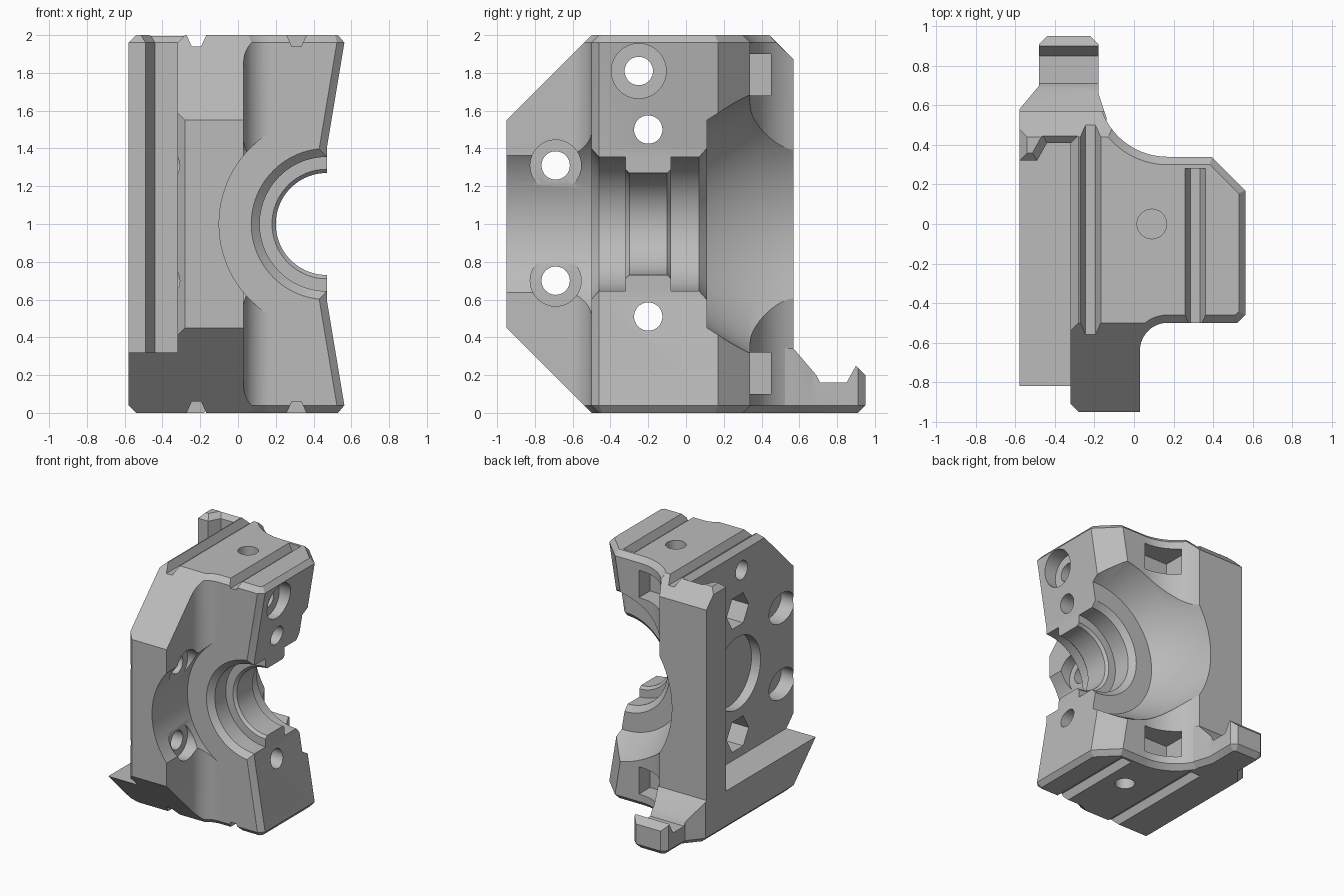
import bpy, bmesh, math
from mathutils import Vector, Matrix

cube = bpy.data.objects.get("Cube")
if cube:
    bpy.data.objects.remove(cube, do_unlink=True)

grey = bpy.data.materials.new("light grey")
grey.use_nodes = True
grey.diffuse_color = (0.5, 0.5, 0.5, 1)
grey.node_tree.nodes["Principled BSDF"].inputs["Base Color"].default_value = (0.5, 0.5, 0.5, 1)


def make(name, bm):
    bmesh.ops.remove_doubles(bm, verts=bm.verts, dist=1e-5)
    bmesh.ops.recalc_face_normals(bm, faces=bm.faces)
    mesh = bpy.data.meshes.new(name)
    bm.to_mesh(mesh)
    bm.free()
    mesh.materials.append(grey)
    obj = bpy.data.objects.new(name, mesh)
    bpy.context.collection.objects.link(obj)
    return obj


def prism(points, axis, lo, hi):
    """Extrude a 2D outline along an axis; the outline uses the other two axes in order."""
    bm = bmesh.new()
    verts = []
    for p in points:
        co = list(p)
        co.insert("xyz".index(axis), lo)
        verts.append(bm.verts.new(co))
    face = bm.faces.new(verts)
    new = bmesh.ops.extrude_face_region(bm, geom=[face])["geom"]
    shift = Vector((0, 0, 0))
    shift["xyz".index(axis)] = hi - lo
    bmesh.ops.translate(bm, vec=shift, verts=[g for g in new if isinstance(g, bmesh.types.BMVert)])
    bmesh.ops.recalc_face_normals(bm, faces=bm.faces)
    bm.normal_update()
    return bm


def rect(a0, a1, b0, b1):
    return [(a0, b0), (a1, b0), (a1, b1), (a0, b1)]


def disc(a, b, r, n=40, stretch=1):
    return [(a + stretch * r * math.cos(2 * math.pi * i / n),
             b + r * math.sin(2 * math.pi * i / n)) for i in range(n)]


def arc(cx, cy, r, a0, a1, n=12):
    angles = [math.radians(a0 + (a1 - a0) * i / n) for i in range(n + 1)]
    return [(cx + r * math.cos(t), cy + r * math.sin(t)) for t in angles]


def slice_off(bm, co, no):
    geom = bm.verts[:] + bm.edges[:] + bm.faces[:]
    cut = bmesh.ops.bisect_plane(bm, geom=geom, plane_co=co, plane_no=no, clear_outer=True)["geom_cut"]
    bmesh.ops.holes_fill(bm, edges=[e for e in cut if isinstance(e, bmesh.types.BMEdge)])


def bevel_rims(bm, heights, width):
    edges = [e for e in bm.edges if any(all(abs(v.co.z - h) < 1e-4 for v in e.verts) for h in heights)]
    bmesh.ops.bevel(bm, geom=edges, offset=width, segments=1, affect='EDGES', clamp_overlap=False)


def boolean(target, bm, operation='DIFFERENCE'):
    cutter = make("cutter", bm)
    mod = target.modifiers.new("cut", 'BOOLEAN')
    mod.operation, mod.solver, mod.object = operation, 'EXACT', cutter
    bpy.ops.object.select_all(action='DESELECT')
    bpy.context.view_layer.objects.active = target
    target.select_set(True)
    bpy.ops.object.modifier_apply(modifier=mod.name)
    bpy.data.objects.remove(cutter, do_unlink=True)


# Main body: plan outline with nose, fillets and hooked rear bar
outline = [(-.32, -.91), (-.28, -.95), (.03, -.95)]
outline += arc(.17, -.64, .14, 180, 90)
outline += [(.53, -.5), (.57, -.46), (.57, .17), (.4, .34)]
outline += arc(.17, .694, .354, 270, 200.5, 16)
outline += [(-.58, .57), (-.58, .32), (-.49, .32), (-.44, .41), (-.32, .41)]
bm = prism(outline, 'z', 0, 2)
bevel_rims(bm, (0, 2), .04)
slice_off(bm, (0, -.95, 1.55), (0, -1, 1))
slice_off(bm, (0, -.95, .45), (0, -1, -1))
slice_off(bm, (0, .57, 1.87), (0, 1, 1))
# Lean the mating faces inward towards the bore
for z in (.6, 1.4):
    bmesh.ops.bisect_plane(bm, geom=bm.verts[:] + bm.edges[:] + bm.faces[:],
                           plane_co=(0, 0, z), plane_no=(0, 0, 1))
for v in bm.verts:
    if v.co.x > .35:
        v.co.x -= .1 * min(1, (1 - abs(v.co.z - 1)) / .6)
body = make("main_body", bm)

# Stepped bore turned around the y axis
profile = [(-1.2, 0), (-1.2, .57), (-.5, .57), (-.5, .4), (-.46, .355), (-.32, .355), (-.32, .29),
           (-.3, .27), (-.1, .27), (-.08, .29), (-.08, .355), (.07, .355), (.11, .4), (.11, .55),
           (.33, .69), (.6, .75), (.75, .75), (.75, 0)]
bm = bmesh.new()
verts = [bm.verts.new((.47 + r, y, 1)) for y, r in profile]
edges = [bm.edges.new(pair) for pair in zip(verts, verts[1:])]
bmesh.ops.spin(bm, geom=verts + edges, cent=(.47, 0, 1), axis=(0, 1, 0),
               angle=2 * math.pi, steps=96, use_merge=True)
bmesh.ops.dissolve_degenerate(bm, edges=bm.edges, dist=1e-6)
boolean(body, bm)

# Bolt holes through the body, with hexagon and oval seats on the flat side
for y, z in ((-.25, 1.81), (-.2, 1.5), (-.2, .51), (-.69, 1.31), (-.69, .7)):
    boolean(body, prism(disc(y, z, .075), 'x', -1, 1))
boolean(body, prism(disc(-.25, 1.81, .145), 'x', .44, 1))
for z in (1.31, .7):
    boolean(body, prism(disc(-.69, z, .135), 'x', -.06, .4))
    boolean(body, prism(disc(-.76, z, .12, stretch=1.35), 'x', -.5, -.2))
for z in (1.5, .51):
    boolean(body, prism(disc(-.2, z, .14, 6), 'x', -.5, -.17))
boolean(body, prism(disc(-.2, 1, .29), 'x', -.5, -.24))

# Rail grooves, centre holes and rear pockets, alike at top and bottom
for end, inward in ((2, -1), (0, 1)):
    deep, out = end + .06 * inward, end - .04 * inward
    for x, back in ((-.22, 1), (.31, .28)):
        groove = [(x - .07, out), (x - .025, deep), (x + .025, deep), (x + .07, out)]
        boolean(body, prism(groove, 'y', -1, back))
    low, high = sorted((end - .1 * inward, end + .3 * inward))
    boolean(body, prism(disc(.09, 0, .075), 'z', low, high))
    low, high = sorted((end + .1 * inward, end + .32 * inward))
    boolean(body, prism(rect(-.15, .18, .2, .45), 'z', low, high))

# Base shelf beside the body
bm = prism(rect(-.58, -.28, -.95, .57), 'z', 0, .32)
slice_off(bm, (0, -.95, .45), (0, -1, -1))
edges = [e for e in bm.edges if all(v.co.x < -.57 and v.co.z < .001 for v in e.verts)]
bmesh.ops.bevel(bm, geom=edges, offset=.04, segments=1, affect='EDGES')
shelf = make("base_shelf", bm)

# Hooked rear foot
side = [(.45, 0), (.91, 0), (.95, .04), (.95, .2), (.9, .25), (.85, .16),
        (.71, .16), (.69, .2), (.57, .34), (.45, .34)]
foot = make("rear_foot", prism(side, 'x', -.6, -.1))
plan = [(-.58, .4), (-.58, .58), (-.48, .7), (-.48, .91), (-.44, .95), (-.22, .95),
        (-.18, .91), (-.18, .66), (-.14, .54), (-.14, .4)]
bm = prism(plan, 'z', 0, .5)
bevel_rims(bm, (0,), .04)
boolean(foot, bm, 'INTERSECT')

# Smooth the turned surfaces and keep the machined edges sharp
bpy.ops.object.select_all(action='DESELECT')
for obj in (body, shelf, foot):
    obj.select_set(True)
bpy.context.view_layer.objects.active = body
bpy.ops.object.shade_smooth_by_angle(angle=math.radians(25))
